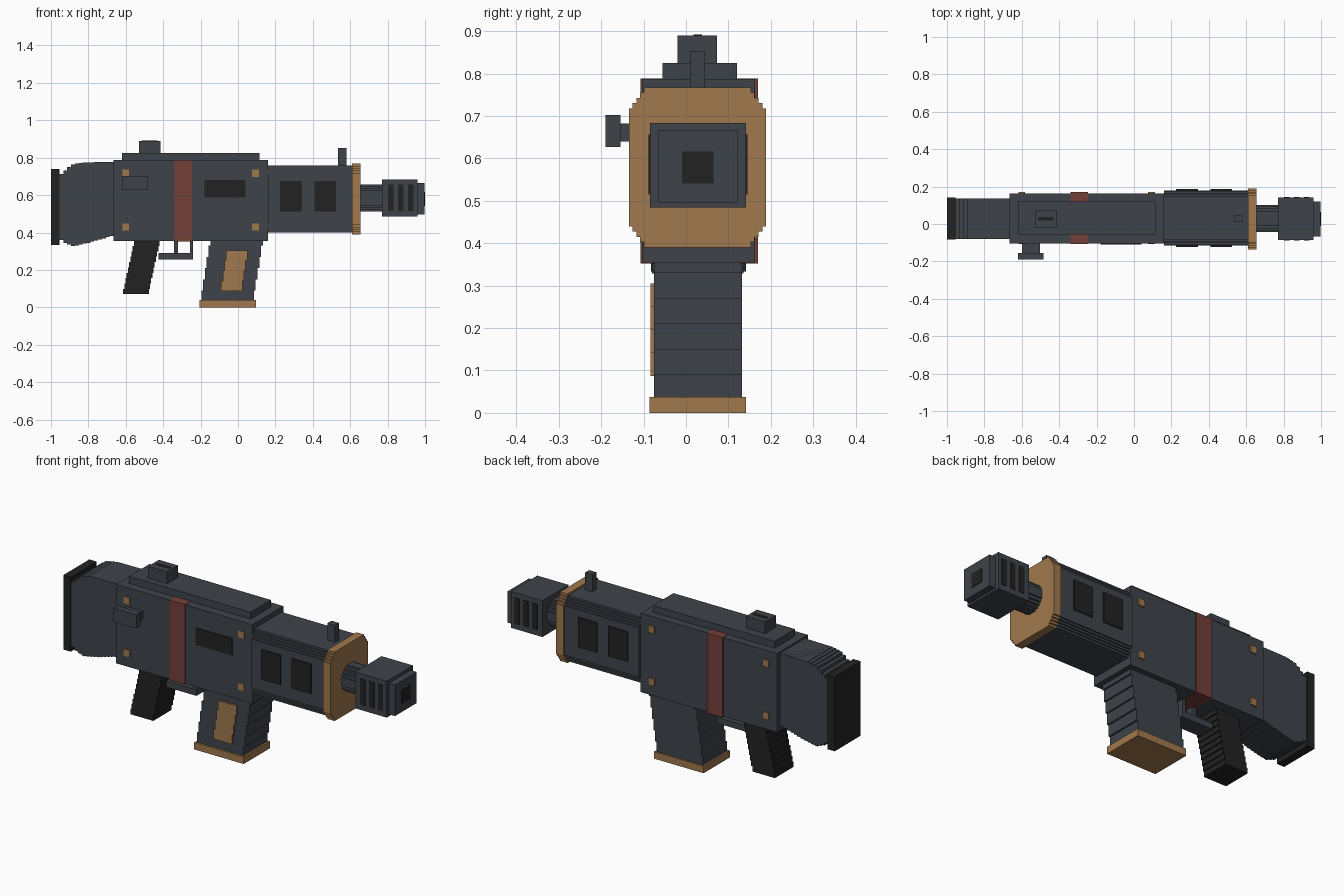
import bpy, bmesh, math

if "Cube" in bpy.data.objects:
    bpy.data.objects.remove(bpy.data.objects["Cube"])


def material(name, rgb):
    m = bpy.data.materials.new(name)
    m.diffuse_color = (*rgb, 1)
    m.use_nodes = True
    m.node_tree.nodes["Principled BSDF"].inputs["Base Color"].default_value = m.diffuse_color
    return m


STEEL = material("gunmetal", (0.049, 0.057, 0.068))
BLACK = material("black", (0.016, 0.016, 0.016))
BRASS = material("brass", (0.35, 0.19, 0.075))
RED = material("dark_red", (0.175, 0.05, 0.042))
CY = 0.028  # centre line in y


def prism(name, pts, axis, lo, hi, mat):
    """Extrude a flat outline: axis 'x' takes (y, z) points, axis 'y' takes (x, z) points."""
    bm = bmesh.new()
    vs = [bm.verts.new((lo, a, b) if axis == 'x' else (a, lo, b)) for a, b in pts]
    face = bm.faces.new(vs)
    ext = bmesh.ops.extrude_face_region(bm, geom=[face])
    moved = [v for v in ext['geom'] if isinstance(v, bmesh.types.BMVert)]
    d = hi - lo
    bmesh.ops.translate(bm, verts=moved, vec=(d, 0, 0) if axis == 'x' else (0, d, 0))
    bmesh.ops.recalc_face_normals(bm, faces=bm.faces)
    me = bpy.data.meshes.new(name)
    bm.to_mesh(me)
    bm.free()
    me.materials.append(mat)
    ob = bpy.data.objects.new(name, me)
    bpy.context.collection.objects.link(ob)
    return ob


def box(name, x0, x1, y0, y1, z0, z1, mat):
    return prism(name, [(y0, z0), (y1, z0), (y1, z1), (y0, z1)], 'x', x0, x1, mat)


def stepped_section(cy, cz, corner):
    """Mirror a staircase corner (widest first) into a closed cross-section."""
    q = []
    for i, (a, b) in enumerate(corner):
        if i:
            q.append((a, corner[i - 1][1]))
        q.append((a, b))
    half = q + [(-a, b) for a, b in reversed(q)]
    full = half + [(-a, -b) for a, b in half]
    return [(cy + a, cz + b) for a, b in full]


def stairs(hy, hz, cut_y, cut_z, n):
    return [(hy - cut_y * i / n, hz - cut_z * (n - i) / n) for i in range(n + 1)]


def leaning(x0, x1, z_top, z_bot, shift, n):
    """Outline of n stacked layers sliding backwards towards the bottom."""
    left, right = [], []
    for i in range(n):
        za = z_top + (z_bot - z_top) * i / n
        zb = z_top + (z_bot - z_top) * (i + 1) / n
        d = shift * i / (n - 1)
        left += [(x0 + d, za), (x0 + d, zb)]
        right += [(x1 + d, za), (x1 + d, zb)]
    return left + right[::-1]


def interp(x, keys):
    for (xa, va), (xb, vb) in zip(keys, keys[1:]):
        if x <= xb:
            return va + (vb - va) * (x - xa) / (xb - xa)
    return keys[-1][1]


# Stock: stepped columns between an upper and a lower curve
TOP = [(-0.96, 0.70), (-0.92, 0.735), (-0.89, 0.762), (-0.83, 0.775), (-0.66, 0.777)]
BOT = [(-0.96, 0.37), (-0.92, 0.342), (-0.88, 0.328), (-0.80, 0.345), (-0.66, 0.385)]
upper, lower = [], []
N, X0, X1 = 14, -0.955, -0.665
for i in range(N):
    a, b = X0 + (X1 - X0) * i / N, X0 + (X1 - X0) * (i + 1) / N
    m = (a + b) / 2
    upper += [(a, interp(m, TOP)), (b, interp(m, TOP))]
    lower += [(a, interp(m, BOT)), (b, interp(m, BOT))]
prism("stock", upper + lower[::-1], 'y', -0.08, 0.136, STEEL)
box("butt_plate", -1.0, -0.955, -0.083, 0.142, 0.333, 0.74, BLACK)

# Receiver, top rail and coloured band
box("receiver", -0.665, 0.16, -0.104, 0.163, 0.355, 0.787, STEEL)
box("top_rail", -0.62, 0.115, -0.056, 0.12, 0.787, 0.825, STEEL)
box("red_band", -0.34, -0.245, -0.107, 0.17, 0.352, 0.789, RED)

# Corner bolts on both sides
for side, (y0, y1) in (("front", (-0.108, -0.10)), ("back", (0.16, 0.17))):
    for x in (-0.6, 0.093):
        for z in (0.43, 0.717):
            box(f"bolt_{side}", x - 0.018, x + 0.018, y0, y1, z - 0.019, z + 0.019, BRASS)

# Ejection port and charging handle on the front side
box("ejection_port", -0.18, 0.04, -0.109, -0.1, 0.587, 0.68, BLACK)
box("handle_stem", -0.6, -0.503, -0.155, -0.10, 0.64, 0.683, STEEL)
box("handle_knob", -0.62, -0.483, -0.19, -0.155, 0.627, 0.702, STEEL)

# Sights
box("rear_sight", -0.53, -0.415, -0.02, 0.073, 0.825, 0.89, STEEL)
box("rear_sight_slot", -0.512, -0.43, 0.018, 0.038, 0.885, 0.892, BLACK)
box("front_sight", 0.535, 0.58, 0.01, 0.045, 0.75, 0.852, STEEL)

# Handguard with stepped corners, windows and brass collar
prism("handguard", stepped_section(0.032, 0.579, stairs(0.148, 0.18, 0.03, 0.045, 4)),
      'x', 0.16, 0.61, STEEL)
prism("collar", stepped_section(0.027, 0.579, stairs(0.162, 0.189, 0.036, 0.05, 4)),
      'x', 0.61, 0.655, BRASS)
for y0, y1 in ((-0.122, -0.113), (0.177, 0.186)):
    for x0, x1 in ((0.225, 0.342), (0.41, 0.525)):
        box("handguard_window", x0, x1, y0, y1, 0.512, 0.675, BLACK)

# Barrel: stepped round section
R = 0.073
round_corner = [(R * math.cos(math.radians(t)), R * math.sin(math.radians(t)))
                for t in (18, 32, 45, 58, 72)]
round_corner = [(a * 1.04, b * 1.04) for a, b in round_corner]
prism("barrel", stepped_section(0.03, 0.585, round_corner), 'x', 0.65, 0.775, STEEL)

# Muzzle brake with side slots and bore
box("muzzle_brake", 0.77, 0.96, -0.085, 0.142, 0.485, 0.684, STEEL)
for y0, y1 in ((-0.088, -0.08), (0.137, 0.145)):
    for x in (0.816, 0.87, 0.924):
        box("muzzle_slot", x - 0.015, x + 0.015, y0, y1, 0.515, 0.657, BLACK)
box("muzzle_tip", 0.96, 0.997, -0.066, 0.121, 0.496, 0.666, STEEL)
box("bore", 0.992, 1.0, -0.01, 0.065, 0.541, 0.616, BLACK)

# Grip, trigger and guard
prism("grip", leaning(-0.557, -0.42, 0.357, 0.07, -0.057, 10), 'y', CY - 0.08, CY + 0.08, BLACK)
box("trigger_guard", -0.425, -0.24, CY - 0.045, CY + 0.045, 0.257, 0.29, STEEL)
box("trigger_guard_post", -0.257, -0.24, CY - 0.045, CY + 0.045, 0.29, 0.357, STEEL)
box("trigger", -0.343, -0.32, CY - 0.02, CY + 0.02, 0.29, 0.357, STEEL)

# Magazine with front inlay and base
prism("magazine", leaning(-0.148, 0.133, 0.39, 0.03, -0.048, 6), 'y', -0.075, 0.132, STEEL)
prism("magazine_inlay", leaning(-0.063, 0.05, 0.305, 0.087, -0.027, 4), 'y', -0.084, -0.075, BRASS)
box("magazine_base", -0.205, 0.095, -0.086, 0.141, 0.0, 0.038, BRASS)
